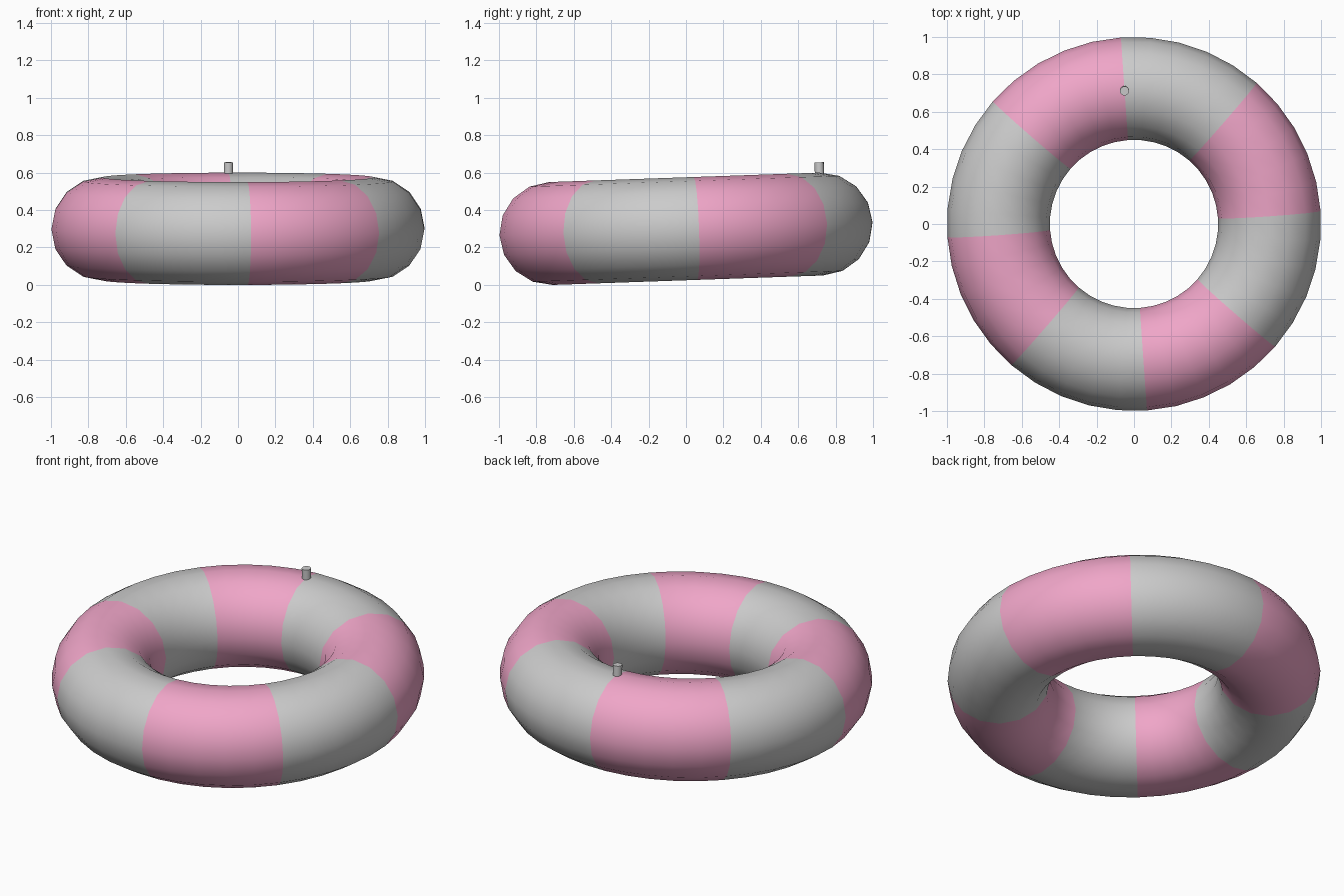
import bpy, bmesh
from math import radians, cos, sin, tau
from mathutils import Matrix

if "Cube" in bpy.data.objects:
    bpy.data.objects.remove(bpy.data.objects["Cube"])

R, r = 0.725, 0.275          # ring and tube radius
SEG, SIDES = 40, 16
STRIPES = 8
# slight nose-down tilt, stripes turned 4 degrees
POSE = (Matrix.Translation((0, 0, 0.30)) @ Matrix.Rotation(radians(2), 4, 'X')
        @ Matrix.Rotation(radians(4), 4, 'Z'))


def material(name, color):
    m = bpy.data.materials.new(name)
    m.diffuse_color = (*color, 1)
    m.use_nodes = True
    m.node_tree.nodes["Principled BSDF"].inputs["Base Color"].default_value = m.diffuse_color
    return m


def add_object(name, bm):
    bmesh.ops.recalc_face_normals(bm, faces=bm.faces)
    me = bpy.data.meshes.new(name)
    bm.to_mesh(me)
    bm.free()
    ob = bpy.data.objects.new(name, me)
    bpy.context.collection.objects.link(ob)
    ob.matrix_world = POSE
    return ob


# inflated ring with alternating stripes
bm = bmesh.new()
grid = []
for i in range(SEG):
    a = tau * i / SEG
    row = []
    for j in range(SIDES):
        b = tau * j / SIDES
        d = R + r * cos(b)
        row.append(bm.verts.new((d * cos(a), d * sin(a), r * sin(b))))
    grid.append(row)
for i in range(SEG):
    n = (i + 1) % SEG
    for j in range(SIDES):
        k = (j + 1) % SIDES
        f = bm.faces.new((grid[i][j], grid[n][j], grid[n][k], grid[i][k]))
        f.smooth = True
        f.material_index = (i * STRIPES // SEG) % 2
ring = add_object("swim_ring", bm)
ring.data.materials.append(material("pink", (0.87, 0.38, 0.58)))
ring.data.materials.append(material("white", (0.82, 0.81, 0.79)))

# inflation valve standing on top of the tube at the back
bm = bmesh.new()
bmesh.ops.create_cone(bm, cap_ends=True, segments=12, radius1=0.025, radius2=0.025,
                      depth=0.08, matrix=Matrix.Translation((0, R, 0.29)))
valve = add_object("valve", bm)
bpy.ops.object.select_all(action='DESELECT')
valve.select_set(True)
bpy.context.view_layer.objects.active = valve
bpy.ops.object.shade_smooth_by_angle(angle=radians(35))
